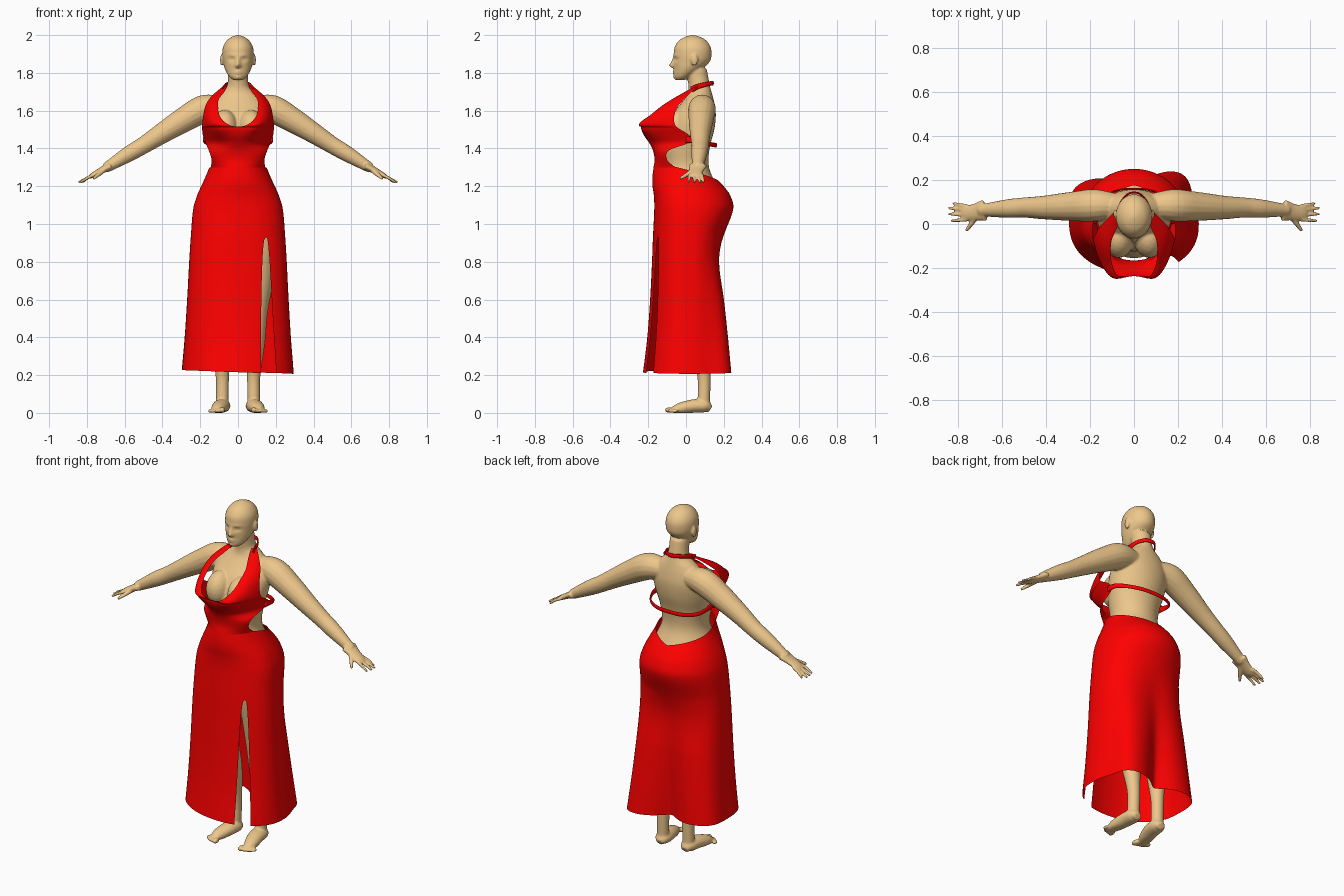
import bpy, bmesh, math
from mathutils import Vector, Matrix

PI = math.pi


def interp(rows, k):
    """Smooth (Hermite) lookup in a table keyed by its first column."""
    k = min(max(k, rows[0][0]), rows[-1][0])
    i = max(j for j in range(len(rows) - 1) if rows[j][0] <= k)
    a, b = rows[i], rows[i + 1]
    p, n = rows[max(i - 1, 0)], rows[min(i + 2, len(rows) - 1)]
    h = b[0] - a[0]
    s = (k - a[0]) / h
    out = []
    for c in range(1, len(a)):
        ma = (b[c] - p[c]) / (b[0] - p[0]) * h
        mb = (n[c] - a[c]) / (n[0] - a[0]) * h
        out.append((2*s**3 - 3*s*s + 1) * a[c] + (s**3 - 2*s*s + s) * ma
                   + (3*s*s - 2*s**3) * b[c] + (s**3 - s*s) * mb)
    return out


def grid(bm, rows, closed=False, caps=False):
    vs = [[bm.verts.new(p) for p in r] for r in rows]
    n = len(vs[0])
    for a, b in zip(vs, vs[1:]):
        for j in range(n if closed else n - 1):
            bm.faces.new((a[j], a[(j + 1) % n], b[(j + 1) % n], b[j]))
    if caps:
        bm.faces.new(vs[0])
        bm.faces.new(vs[-1])


def loft(bm, table, steps, seg=40, shape=None):
    """Stacked ellipses: (z, centre y, half width, half depth)."""
    rows = []
    for i in range(steps + 1):
        z = table[0][0] + (table[-1][0] - table[0][0]) * i / steps
        cy, rx, ry = interp(table, z)
        ring = [Vector((rx * math.cos(2*PI*j/seg), cy + ry * math.sin(2*PI*j/seg), z)) for j in range(seg)]
        rows.append([shape(p, cy) if shape else p for p in ring])
    grid(bm, rows, True, True)


def tube(bm, pts, side=1.0, mirror=1, seg=16, sub=6):
    """Tapered tube through (x, y, z, radius); side widens or flattens it."""
    table = [(i, *p) for i, p in enumerate(pts)]
    n = (len(pts) - 1) * sub
    c = [interp(table, i / sub) for i in range(n + 1)]
    rows = []
    for i in range(n + 1):
        t = (Vector(c[min(i + 1, n)][:3]) - Vector(c[max(i - 1, 0)][:3])).normalized()
        ref = Vector((0, 1, 0)) if abs(t.z) > 0.85 else Vector((0, 0, 1))
        s = t.cross(ref).normalized()
        u = s.cross(t)
        r = c[i][3]
        ring = []
        for j in range(seg):
            a = 2 * PI * j / seg
            p = Vector(c[i][:3]) + s * r * side * math.cos(a) + u * r * math.sin(a)
            ring.append((p.x * mirror, p.y, max(p.z, 0)))
        rows.append(ring)
    grid(bm, rows, True, True)


def ball(bm, loc, size):
    bmesh.ops.create_icosphere(bm, subdivisions=3, radius=1,
                               matrix=Matrix.Translation(loc) @ Matrix.Diagonal((*size, 1)))


def finish(name, bm, mat):
    bmesh.ops.remove_doubles(bm, verts=bm.verts, dist=1e-4)
    bmesh.ops.recalc_face_normals(bm, faces=bm.faces)
    for f in bm.faces:
        f.smooth = True
    me = bpy.data.meshes.new(name)
    bm.to_mesh(me)
    bm.free()
    me.materials.append(mat)
    ob = bpy.data.objects.new(name, me)
    bpy.context.collection.objects.link(ob)
    return ob


def material(name, col):
    m = bpy.data.materials.new(name)
    m.diffuse_color = (*col, 1)
    return m


skin = material("skin", (0.85, 0.57, 0.26))
red = material("red_fabric", (1.0, 0.0, 0.0))


def gauss(d, s):
    return math.exp(-(d / s) ** 2)


# --- body: overlapping solids fused by a voxel remesh
bm = bmesh.new()
loft(bm, [(0.88, .04, .16, .10), (0.95, .035, .205, .145), (1.08, .045, .215, .18), (1.2, .005, .17, .16),
          (1.3, 0, .133, .122), (1.4, 0, .145, .125), (1.5, .02, .165, .13), (1.58, .042, .17, .116),
          (1.64, .062, .145, .088), (1.685, .073, .105, .066), (1.718, .072, .066, .058), (1.745, .068, .055, .056),
          (1.82, .055, .053, .055)], 70)

# face features: x, z, push forward, width, height
FACE = [(.031, 1.872, -.012, .017, .010), (.03, 1.873, .006, .010, .005), (.03, 1.893, .004, .02, .007),
        (0, 1.838, .023, .014, .012), (0, 1.858, .013, .010, .02), (0, 1.808, .009, .02, .005),
        (0, 1.797, .009, .018, .005), (0, 1.775, .008, .02, .012)]


def sculpt(p, cy):
    if p.y < cy:
        for x, z, amp, sx, sz in FACE:
            p.y -= amp * gauss(abs(p.x) - x, sx) * gauss(p.z - z, sz)
    return p


loft(bm, [(1.762, -.03, .025, .022), (1.78, -.018, .047, .043), (1.82, .01, .069, .073), (1.86, .03, .079, .096),
          (1.9, .035, .083, .1), (1.94, .035, .078, .094), (1.975, .035, .056, .068), (1.993, .035, .028, .034),
          (2.0, .035, .006, .007)], 80, 96, sculpt)

for m in (1, -1):
    ball(bm, (.086 * m, .045, 1.868), (.009, .018, .032))           # ear
    ball(bm, (.07 * m, -.06, 1.505), (.072, .095, .10))             # chest
    # arm
    tube(bm, [(.08, .085, 1.62, .055), (.18, .085, 1.61, .073), (.29, .08, 1.55, .066), (.41, .075, 1.475, .054),
              (.5, .075, 1.417, .046), (.58, .07, 1.37, .042), (.7, .062, 1.297, .027)], 1, m)
    # palm, fingers, thumb
    tube(bm, [(.68, .062, 1.308, .023), (.72, .055, 1.285, .018), (.765, .05, 1.26, .015), (.785, .05, 1.25, .01)], 2.2, m)
    for y0, y1, x1 in ((.082, .094, .825), (.062, .073, .845), (.04, .045, .845), (.02, .014, .835)):
        tube(bm, [(.76, y0, 1.262, .010), (.795, (y0 + y1) / 2, 1.245, .009), (x1, y1, 1.22, .007)], 1, m, 10)
    tube(bm, [(.71, .04, 1.285, .014), (.738, .005, 1.262, .012), (.765, -.032, 1.24, .008)], 1, m, 10)
    # leg
    tube(bm, [(.1, .04, .98, .11), (.105, .035, .85, .1), (.105, .04, .7, .083), (.097, .05, .53, .06),
              (.09, .075, .38, .054), (.083, .095, .2, .036), (.083, .095, .08, .033), (.083, .095, .02, .033)], 1, m, 24)
    # foot and toes
    tube(bm, [(.082, .13, .02, .018), (.083, .10, .035, .034), (.09, .04, .036, .036), (.105, -.03, .024, .03),
              (.112, -.07, .014, .018)], 1.25, m)
    for x, y, r in ((.083, -.088, .015), (.104, -.086, .011), (.121, -.08, .011), (.136, -.071, .010), (.149, -.059, .010)):
        ball(bm, (x * m, y, r), (r, r * 1.7, r))
body = finish("body", bm, skin)
mod = body.modifiers.new("fuse", 'REMESH')
mod.mode = 'VOXEL'
mod.voxel_size = 0.006
mod.use_smooth_shade = True
mod = body.modifiers.new("soften", 'SMOOTH')
mod.factor = 0.5
mod.iterations = 4

# --- skirt: half width, front y, back y, roundness by height, with a slit and back folds
SKIRT = [(.21, .295, -.228, .23, .85), (.4, .28, -.205, .22, .82), (.6, .268, -.19, .205, .8), (.8, .258, -.18, .182, .78),
         (.93, .25, -.175, .198, .8), (1.08, .237, -.168, .25, .85), (1.15, .217, -.17, .235, .9),
         (1.2, .195, -.177, .2, .95), (1.25, .172, -.178, .155, 1), (1.31, .15, -.17, .125, 1), (1.36, .145, -.165, .12, 1)]
SLIT, SLIT_TOP = 0.64, 0.93


def skirt_point(u, v):
    t0 = SLIT + 2 * PI * u
    a = abs((t0 + PI) % (2 * PI) - PI)                              # angle away from the front
    s = min(max((a - 1.05) / (PI - 1.05), 0), 1)
    top = 1.31 - .085 * s
    hem = .217 - .01 * math.sin(t0)
    z = hem + (top - hem) * v
    open_ = max((SLIT_TOP - z) / .71, 0) ** 0.35
    t = SLIT + .12 * open_ + u * (2 * PI - .33 * open_)
    w, f, b, e = interp(SKIRT, z)
    d = t % (2 * PI)
    low = min(max((.95 - z) / .73, 0), 1)
    k = 1 + low * (.21 * gauss(d - 2.5, .33) + .13 * gauss(d - 4.05, .4) - .33 * gauss(d - 3.2, .3))
    c = math.cos(t)
    y = (-f if c > 0 else b) * abs(c) ** e
    return (w * math.sin(t) * k, -math.copysign(y, c) * k, z)


bm = bmesh.new()
grid(bm, [[skirt_point(i / 140, j / 90) for i in range(141)] for j in range(91)])
finish("skirt", bm, red)

# --- bodice half: z, inner edge x y, outer edge x y
BODICE = [(1.30, 0, -.172, .144, -.058), (1.34, 0, -.166, .14, -.10), (1.39, 0, -.175, .155, -.09),
          (1.43, 0, -.195, .172, .015), (1.47, 0, -.222, .186, .02), (1.515, 0, -.236, .19, -.045),
          (1.54, .068, -.222, .188, -.058), (1.575, .093, -.185, .184, -.06),
          (1.62, .105, -.135, .174, -.045), (1.66, .102, -.075, .154, -.01), (1.70, .072, -.005, .115, .03),
          (1.73, .058, .045, .078, .065)]


def bodice_point(z, u, m):
    xi, yi, xo, yo = interp(BODICE, z)
    if z < 1.61:                                                    # round scoop neckline
        xi = .105 * math.sqrt(max(1 - ((1.61 - z) / .095) ** 2, 0))
    T = 1.2
    x = xi + (xo - xi) * math.sin(u * T) / math.sin(T)
    y = yi + (yo - yi) * (1 - math.cos(u * T)) / (1 - math.cos(T))
    y -= .034 * gauss(x - .11, .06) * gauss(z - 1.505, .055)
    return (x * m, y, z)


bm = bmesh.new()
levels = [1.30 + .215 * i / 24 for i in range(25)] + [1.515 + .215 * (i / 40) ** 2 for i in range(1, 41)]
for m in (1, -1):
    grid(bm, [[bodice_point(z, i / 24, m) for i in range(25)] for z in levels])
finish("bodice", bm, red)

# --- straps behind the neck and across the back
for name, path in (("neck_strap", [(.08, .03, 1.712, .016), (.07, .06, 1.727, .014), (.06, .1, 1.738, .012), (.03, .135, 1.745, .012)]),
                   ("back_strap", [(.178, .0, 1.45, .02), (.178, .06, 1.44, .014), (.15, .115, 1.425, .012), (.08, .152, 1.418, .012)])):
    z, y = path[-1][2], path[-1][1] + .008
    full = path + [(0, y, z, .012)] + [(-p[0], *p[1:]) for p in reversed(path)]
    bm = bmesh.new()
    tube(bm, full, 0.35, 1, 12, 8)
    finish(name, bm, red)
